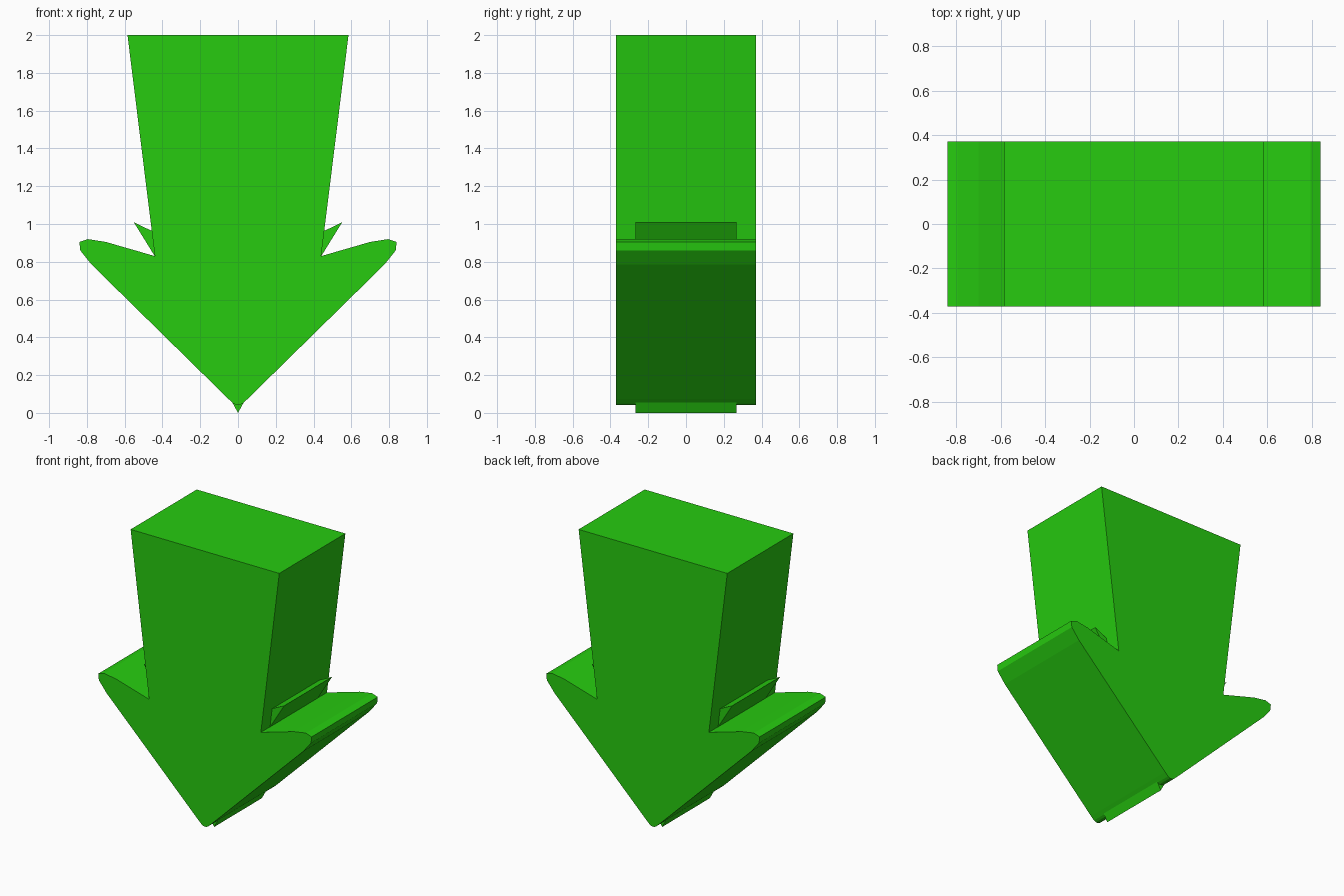
import bpy, bmesh

if "Cube" in bpy.data.objects:
    bpy.data.objects.remove(bpy.data.objects["Cube"])

green = bpy.data.materials.new("green")
green.diffuse_color = (0.02, 0.60, 0.005, 1)
green.use_nodes = True
green.node_tree.nodes["Principled BSDF"].inputs["Base Color"].default_value = green.diffuse_color


def mirrored_prism(name, half, depth):
    """Extrude a profile along y; half lists its right side from bottom to top."""
    outline = half + [(-x, z) for x, z in reversed(half) if x > 0]
    bm = bmesh.new()
    face = bm.faces.new([bm.verts.new((x, -depth / 2, z)) for x, z in outline])
    ext = bmesh.ops.extrude_face_region(bm, geom=[face])
    bmesh.ops.translate(bm, vec=(0, depth, 0),
                        verts=[v for v in ext["geom"] if isinstance(v, bmesh.types.BMVert)])
    bmesh.ops.recalc_face_normals(bm, faces=bm.faces)
    mesh = bpy.data.meshes.new(name)
    bm.to_mesh(mesh)
    bm.free()
    mesh.materials.append(green)
    obj = bpy.data.objects.new(name, mesh)
    bpy.context.collection.objects.link(obj)
    return obj


# Downward arrow with rounded head corners and a tapered shaft
mirrored_prism("arrow_body", [
    (0.01, 0.042), (0.025, 0.05), (0.05, 0.073), (0.775, 0.785), (0.835, 0.86),
    (0.84, 0.905), (0.795, 0.92), (0.70, 0.905), (0.44, 0.83), (0.585, 2.0)], 0.743)

# Narrow inner arrow: its tip and two barbs poke out of the body
mirrored_prism("inner_arrow", [
    (0, 0), (0.03, 0.055), (0.442, 0.832), (0.552, 1.01), (0.44, 0.955),
    (0.28, 0.88), (0.28, 1.7)], 0.537)
